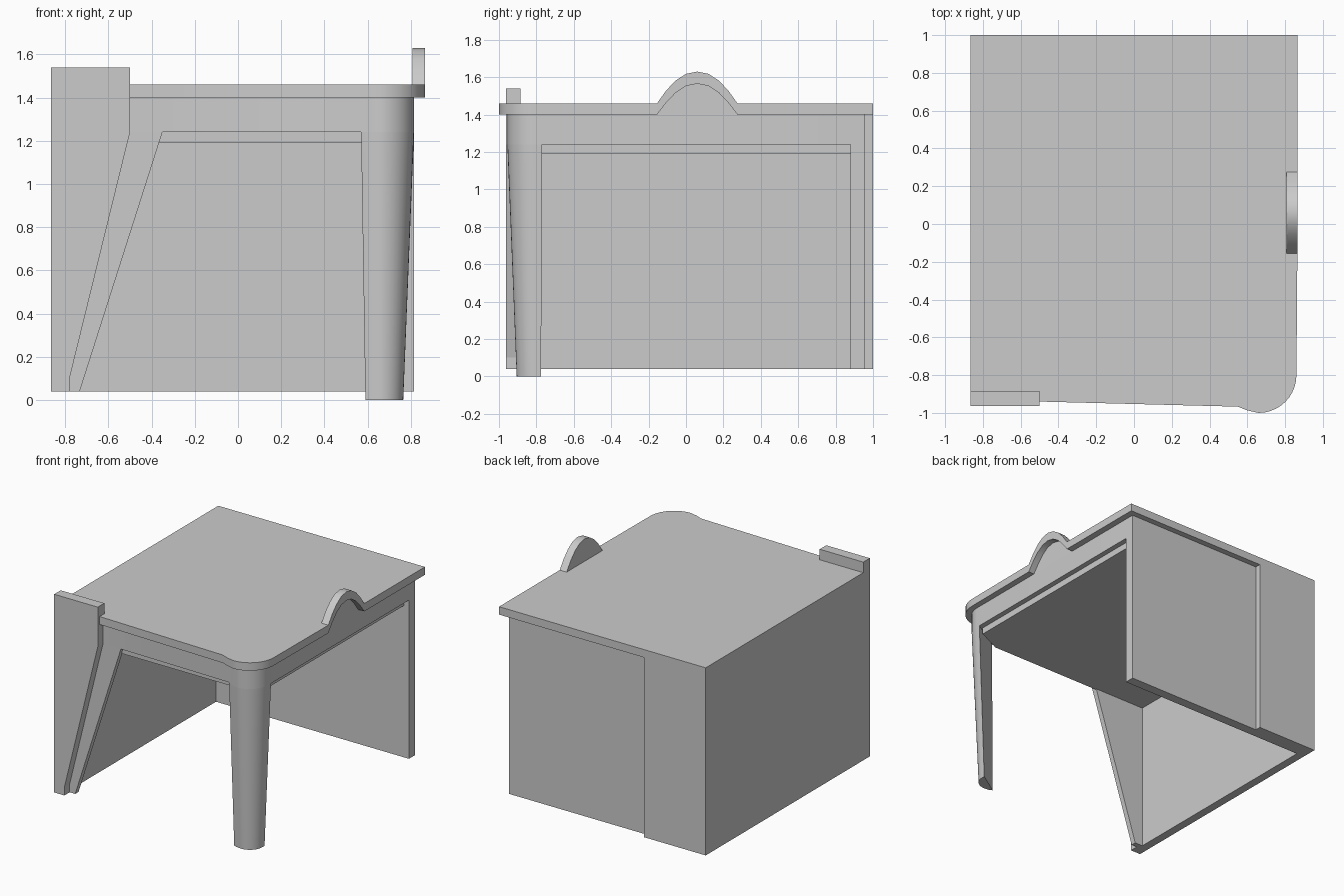
import bpy, bmesh, math
from mathutils import Vector

if "Cube" in bpy.data.objects:
    bpy.data.objects.remove(bpy.data.objects["Cube"])


def make(name, rings, smooth=False):
    """Closed solid lofted through rings of 3D points."""
    bm = bmesh.new()
    loops = [[bm.verts.new(p) for p in ring] for ring in rings]
    n = len(loops[0])
    for a, b in zip(loops, loops[1:]):
        for i in range(n):
            j = (i + 1) % n
            bm.faces.new((a[i], a[j], b[j], b[i]))
    bm.faces.new(loops[0][::-1])
    bm.faces.new(loops[-1])
    bmesh.ops.recalc_face_normals(bm, faces=bm.faces)
    mesh = bpy.data.meshes.new(name)
    bm.to_mesh(mesh)
    bm.free()
    ob = bpy.data.objects.new(name, mesh)
    bpy.context.collection.objects.link(ob)
    if smooth:
        bpy.ops.object.select_all(action='DESELECT')
        ob.select_set(True)
        bpy.context.view_layer.objects.active = ob
        bpy.ops.object.shade_smooth_by_angle(angle=math.radians(30))
    return ob


def prism(name, outline, axis, lo, hi, smooth=False):
    """Extrude a 2D outline along x, y or z."""
    def place(p, d):
        p = list(p)
        p.insert("xyz".index(axis), d)
        return Vector(p)
    return make(name, [[place(p, d) for p in outline] for d in (lo, hi)], smooth)


def box(name, x0, x1, y0, y1, z0, z1):
    return prism(name, [(x0, y0), (x1, y0), (x1, y1), (x0, y1)], "z", z0, z1)


def corner(r, n=10):
    """Rounded front right corner, from the right side round to the front."""
    return [(0.66 + r * math.cos(t), -0.80 + r * math.sin(t))
            for t in (-math.pi / 2 * i / n for i in range(n + 1))]


X, SIDE, BACK = 0.865, 0.815, 0.955      # slab half width, body right and back faces
FLOOR, APRON, LIP, TOP = 0.04, 1.24, 1.40, 1.46

# Top slab, notched on the right where the arch interrupts its edge
prism("table_top",
      [(-X, 1), (X, 1), (X, 0.275), (SIDE, 0.275), (SIDE, -0.155), (X, -0.155)]
      + corner(0.20) + [(0.60, -0.987), (0.55, -0.967), (-0.50, -0.94), (-X, -0.94)],
      "z", LIP, TOP, True)

# Apron band under the slab, flush with the leg at the rounded corner
leg_top = corner(0.155) + [(0.61, -0.943), (0.57, -0.92)]
prism("apron", [(-X + 0.005, BACK), (SIDE, BACK)] + leg_top
      + [(-0.50, -0.90), (-X + 0.005, -0.90)], "z", APRON, LIP, True)

# Inset ceiling below the apron
prism("ceiling", [(-0.82, 0.89), (0.775, 0.89), (0.775, -0.78), (0.58, -0.87), (-0.82, -0.87)],
      "z", 1.19, APRON + 0.02)

# Walls: left side, recessed back and thicker back strip
box("left_wall", -X, -0.80, -0.89, 0.95, FLOOR, LIP)
box("back_wall", -0.36, SIDE, 0.88, BACK, FLOOR, LIP)
box("back_strip", -X, -0.35, 0.88, 1.0, FLOOR, LIP)

# Raised front panel on the left, and the slanted post behind it
prism("front_panel", [(-X, FLOOR), (-0.78, FLOOR), (-0.78, 0.10), (-0.50, APRON),
                      (-0.50, 1.54), (-X, 1.54)], "y", -0.963, -0.885)
prism("slanted_post", [(-0.84, FLOOR), (-0.733, FLOOR), (-0.35, APRON),
                       (-0.35, 1.30), (-0.84, 1.30)], "y", -0.90, -0.86)

# Tapered leg, round outside with a flat diagonal inner face
leg_foot = [(0.765, -0.775)] + corner(0.105) + [(0.615, -0.90), (0.59, -0.888)]
make("front_leg", [[(x, y, 0) for x, y in leg_foot],
                   [(x, y, APRON) for x, y in [(SIDE, -0.77)] + leg_top]], True)

# Arch on the right edge: a raised lip with a thin backing plate
half = [(0.215, TOP), (0.165, 1.53), (0.115, 1.582), (0.06, 1.618)]
arch = ([(0.06 - d, z) for d, z in half] + [(0.06, 1.63)]
        + [(0.06 + d, z) for d, z in reversed(half)])
inner = [(y, z - 0.065 if z > TOP else LIP) for y, z in arch]
prism("arch_lip", arch + inner[::-1], "x", SIDE - 0.003, X, True)
prism("arch_backing", arch, "x", SIDE - 0.008, SIDE)
